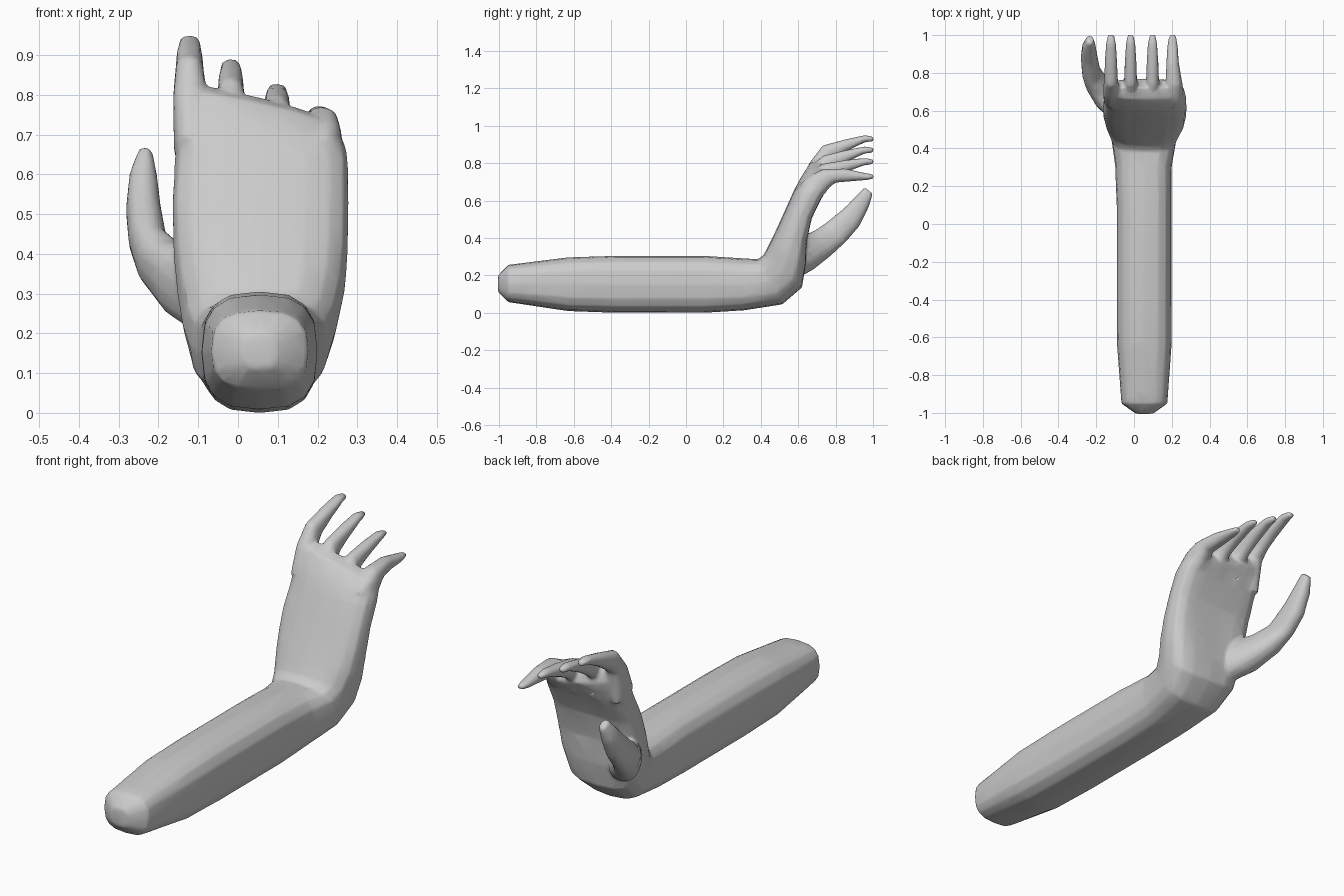
import bpy, bmesh, math
from mathutils import Vector

SIDES = 16


def loft(bm, sections, power=2.5):
    """Closed tube. Section: top (y,z), bottom (y,z), x min, x max, side slope, palm cup."""
    rings = []
    for ty, tz, by, bz, x0, x1, slope, cup in sections:
        centre = Vector(((x0 + x1) / 2, (ty + by) / 2, (tz + bz) / 2))
        wide = Vector(((x1 - x0) / 2, 0, slope * (x1 - x0) / 2))
        thick = Vector((0, (ty - by) / 2, (tz - bz) / 2))
        ring = []
        for i in range(SIDES):
            a = 2 * math.pi * i / SIDES
            c, s = math.cos(a), math.sin(a)
            u = math.copysign(abs(c) ** (2 / power), c)
            v = math.copysign(abs(s) ** (2 / power), s)
            if v < 0:
                v += cup * (1 - u * u) * -v
            ring.append(bm.verts.new(centre + wide * u + thick * v))
        rings.append(ring)
    for a, b in zip(rings, rings[1:]):
        for i in range(SIDES):
            j = (i + 1) % SIDES
            bm.faces.new((a[i], a[j], b[j], b[i]))
    bm.faces.new(rings[0][::-1])
    bm.faces.new(rings[-1])


bm = bmesh.new()

# forearm, bent wrist and palm
loft(bm, [
    (-1.005, .20, -1.005, .11, .01, .10, 0, 0),
    (-.95, .257, -.95, .057, -.067, .177, 0, 0),
    (-.63, .297, -.63, .009, -.091, .20, 0, 0),
    (-.38, .305, -.38, 0, -.092, .20, 0, 0),
    (.10, .305, .10, 0, -.092, .20, 0, 0),
    (.30, .292, .31, .013, -.10, .20, 0, 0),
    (.385, .287, .515, .045, -.12, .225, 0, 0),
    (.415, .31, .62, .135, -.14, .25, 0, 0),
    (.45, .38, .65, .25, -.155, .27, 0, .1),
    (.485, .45, .665, .37, -.163, .277, 0, .25),
    (.53, .55, .695, .50, -.166, .279, 0, .3),
    (.575, .65, .745, .60, -.16, .278, 0, .3),
    (.61, .715, .765, .66, -.157, .272, -.1, .2),
    (.66, .78, .77, .70, -.15, .258, -.22, 0),
    (.72, .795, .755, .735, -.14, .24, -.25, 0)], 2.8)

# fingers: x, half width, knuckle height, tip height
for x, w, k, t in ((-.122, .036, .895, .947), (-.018, .034, .84, .887),
                   (.098, .034, .797, .825), (.204, .036, .768, .745)):
    lean = .012 if x > .15 else 0
    m = k * .5 + t * .5
    loft(bm, [
        (.61, .69, .74, .63, x - w * 1.1, x + w * 1.2 + lean, 0, 0),
        (.66, .31 + .55 * k, .765, k - .10, x - w * 1.15, x + w * 1.25 + lean, 0, 0),
        (.73, k, .80, k - .072, x - w, x + w + lean, 0, 0),
        (.85, m + .006 + lean * .8, .865, m - .055, x - w * .92, x + w * .92, 0, 0),
        (.955, t + .003, .955, t - .036, x - w * .75, x + w * .75, 0, 0),
        (1.002, t - .004, 1.002, t - .03, x - w * .45, x + w * .45, 0, 0)], 2.3)

# thumb
loft(bm, [
    (.52, .34, .57, .17, -.11, .05, 0, 0),
    (.60, .41, .68, .23, -.205, -.03, 0, 0),
    (.68, .435, .78, .31, -.255, -.12, 0, 0),
    (.74, .475, .86, .385, -.275, -.178, 0, 0),
    (.84, .555, .925, .46, -.282, -.193, 0, 0),
    (.91, .625, .975, .56, -.274, -.203, 0, 0),
    (.955, .672, 1.0, .635, -.252, -.215, 0, 0)], 2.3)

bmesh.ops.recalc_face_normals(bm, faces=bm.faces)
mesh = bpy.data.meshes.new("arm_and_hand")
bm.to_mesh(mesh)
bm.free()
arm = bpy.data.objects.new("arm_and_hand", mesh)
bpy.context.collection.objects.link(arm)

# fuse the parts into one skin
fuse = arm.modifiers.new("fuse", 'REMESH')
fuse.mode = 'VOXEL'
fuse.voxel_size = .008
fuse.use_smooth_shade = True
soften = arm.modifiers.new("soften", 'SMOOTH')
soften.factor = .5
soften.iterations = 6
reduce = arm.modifiers.new("reduce", 'DECIMATE')
reduce.ratio = .06
